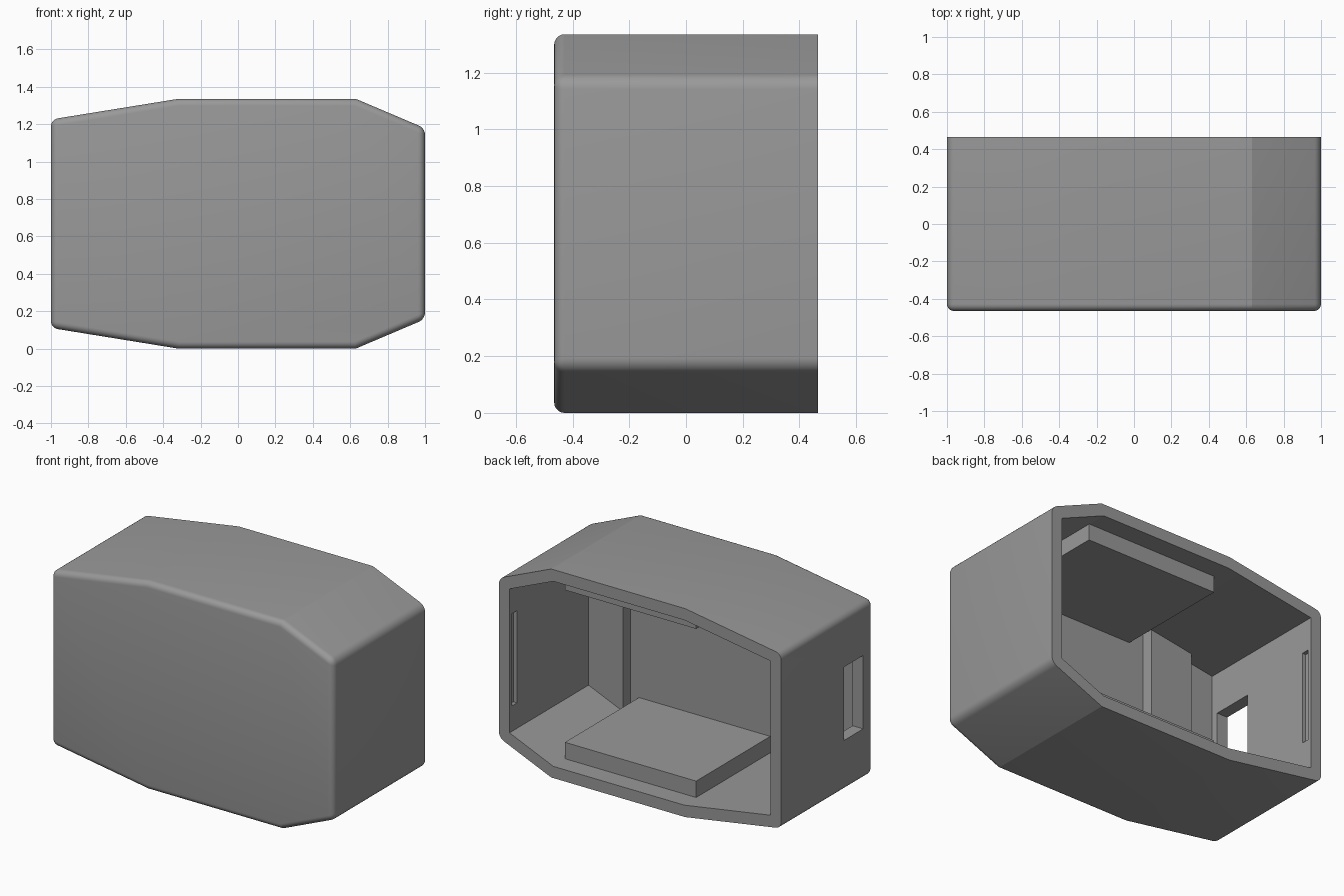
import bpy, bmesh, math
from mathutils import Vector

if "Cube" in bpy.data.objects:
    bpy.data.objects.remove(bpy.data.objects["Cube"])

WALL = 0.075
Y_FRONT, Y_BACK, Y_INNER = -0.465, 0.465, -0.41

# One plain grey for everything
grey = bpy.data.materials.new("plain grey")
grey.diffuse_color = (0.32, 0.32, 0.32, 1)
grey.use_nodes = True
grey.node_tree.nodes["Principled BSDF"].inputs["Base Color"].default_value = grey.diffuse_color

# Housing outline (x, z), counter-clockwise
OUTLINE = [(-1, 0.11), (-0.32, 0), (0.63, 0), (1, 0.157),
           (1, 1.178), (0.63, 1.335), (-0.32, 1.335), (-1, 1.225)]


def inset(points, d):
    """Offset a convex counter-clockwise outline inwards by d."""
    pts = [Vector(p) for p in points]
    n = len(pts)
    out = []
    for i in range(n):
        e1 = (pts[i] - pts[i - 1]).normalized()
        e2 = (pts[(i + 1) % n] - pts[i]).normalized()
        n1, n2 = Vector((-e1.y, e1.x)), Vector((-e2.y, e2.x))
        out.append(pts[i] + (n1 + n2) * (d / (1 + n1.dot(n2))))
    return out


def height_at(points, x, upper):
    """Height of the lower or upper side of an outline at x."""
    chain = points[4:][::-1] if upper else points[:4]
    for a, b in zip(chain, chain[1:]):
        if a[0] <= x <= b[0]:
            return a[1] + (b[1] - a[1]) * (x - a[0]) / (b[0] - a[0])


def extrude(name, points, start, end, axis="y", round_edges=0):
    """Prism along y from (x, z) points, or along z from (x, y) points."""
    bm = bmesh.new()

    def place(p, t):
        return (p[0], t, p[1]) if axis == "y" else (p[0], p[1], t)
    a = [bm.verts.new(place(p, start)) for p in points]
    b = [bm.verts.new(place(p, end)) for p in points]
    n = len(points)
    bm.faces.new(a)
    bm.faces.new(b[::-1])
    for i in range(n):
        j = (i + 1) % n
        bm.faces.new((a[j], a[i], b[i], b[j]))
    bmesh.ops.recalc_face_normals(bm, faces=bm.faces)
    if round_edges:
        # Round the front rim and the four long outer corners
        edges = [e for e in bm.edges
                 if all(abs(v.co.y - start) < 1e-5 for v in e.verts)
                 or (abs(e.verts[0].co.y - e.verts[1].co.y) > 0.1
                     and abs(e.verts[0].co.x) > 0.99)]
        bmesh.ops.bevel(bm, geom=edges, offset=round_edges, segments=5,
                        profile=0.5, affect='EDGES')
    mesh = bpy.data.meshes.new(name)
    bm.to_mesh(mesh)
    bm.free()
    mesh.materials.append(grey)
    obj = bpy.data.objects.new(name, mesh)
    bpy.context.collection.objects.link(obj)
    return obj


def box(name, x0, x1, y0, y1, z0, z1):
    return extrude(name, [(x0, z0), (x1, z0), (x1, z1), (x0, z1)], y0, y1)


def cut(target, cutter):
    bpy.context.view_layer.objects.active = target
    mod = target.modifiers.new("cut", 'BOOLEAN')
    mod.operation = 'DIFFERENCE'
    mod.solver = 'EXACT'
    mod.object = cutter
    bpy.ops.object.modifier_apply(modifier=mod.name)
    bpy.data.objects.remove(cutter)


# Hollow housing, open at the back
housing = extrude("housing", OUTLINE, Y_FRONT, Y_BACK, round_edges=0.037)
inner = inset(OUTLINE, WALL)
cut(housing, extrude("cavity_cutter", inner, Y_INNER, Y_BACK + 0.1))

# Side window with one slanted jamb
window = [(-1.02, -0.365), (-0.90, -0.365), (-0.90, -0.075), (-0.925, -0.095),
          (-1, -0.17), (-1.02, -0.19)]
cut(housing, extrude("window_cutter", window, 0.43, 0.90, axis="z"))

# Latch grooves in both side walls near the opening
for s in (-1, 1):
    xs = sorted((s * 0.90, s * 0.95))
    cut(housing, box("groove_cutter", xs[0], xs[1], 0.39, 0.44, 0.37, 0.96))

bpy.ops.object.select_all(action='DESELECT')
housing.select_set(True)
bpy.context.view_layer.objects.active = housing
bpy.ops.object.shade_smooth_by_angle(angle=math.radians(20))

# Thick slabs on the floor and under the ceiling
box("floor_slab", -0.31, 0.62, Y_INNER - 0.01, 0.34, 0.06, 0.18)
box("ceiling_slab", -0.31, 0.62, Y_INNER - 0.01, 0.34, 1.155, 1.275)

# Full-height ribs against the inside of the front wall
mid = inset(OUTLINE, WALL - 0.02)
for name, x0, x1 in (("left_rib", -0.71, -0.41), ("right_rib", 0.68, 0.935)):
    pts = [(x0, height_at(mid, x0, False)), (x1, height_at(mid, x1, False)),
           (x1, height_at(mid, x1, True)), (x0, height_at(mid, x0, True))]
    extrude(name, pts, Y_INNER - 0.01, -0.335)
